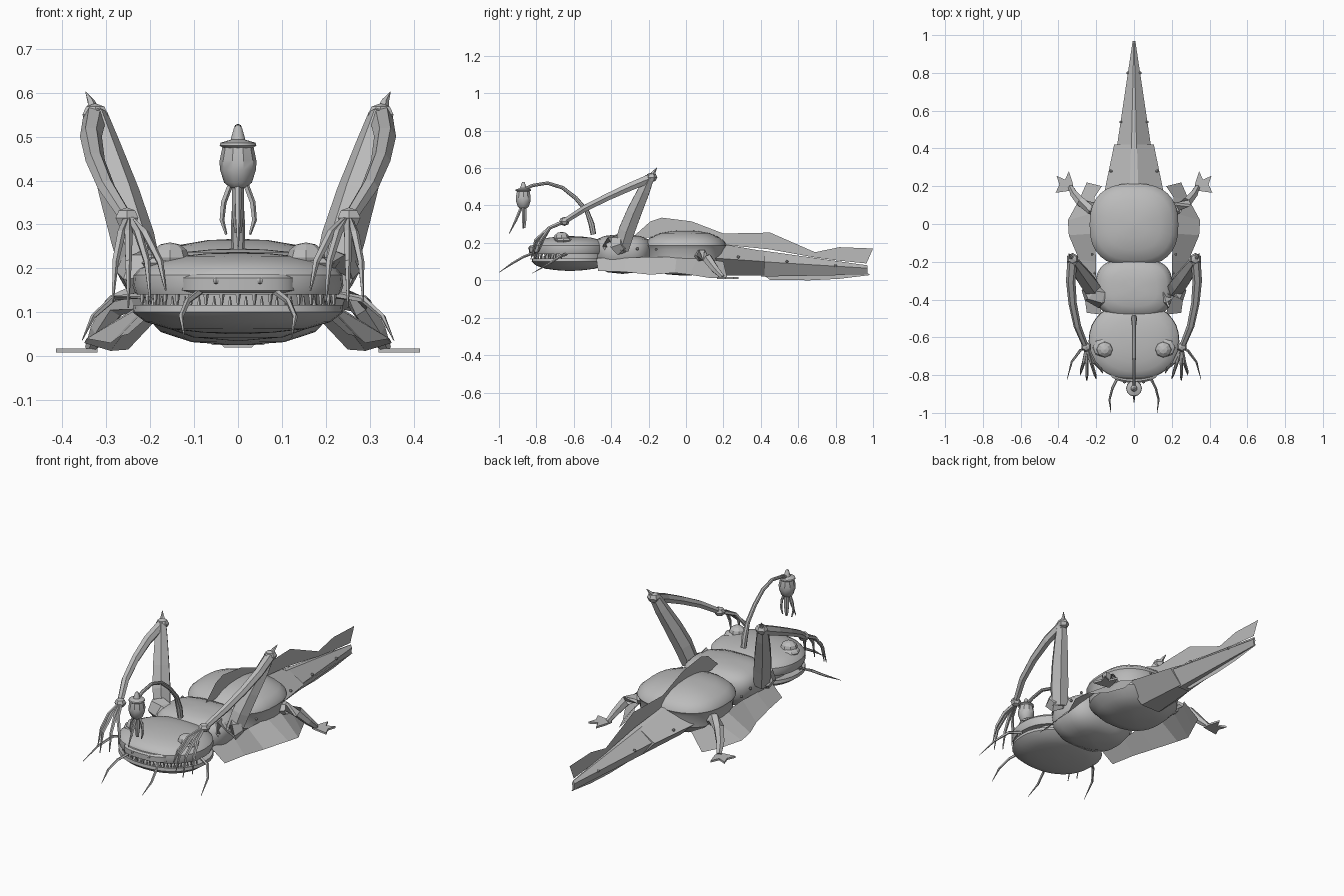
import bpy, bmesh, math
from mathutils import Vector

grey = bpy.data.materials.new("stone_grey")
grey.diffuse_color = (0.5, 0.5, 0.5, 1)


def finish(name, bm, smooth=None, closed=True):
    if closed:
        bmesh.ops.recalc_face_normals(bm, faces=bm.faces)
    me = bpy.data.meshes.new(name)
    bm.to_mesh(me)
    bm.free()
    me.materials.append(grey)
    if smooth:
        me.shade_smooth()
        me.set_sharp_from_angle(angle=math.radians(smooth))
    ob = bpy.data.objects.new(name, me)
    bpy.context.collection.objects.link(ob)
    return ob


def loft(name, rings, smooth=None):
    """Skin a list of closed rings and cap both ends."""
    bm = bmesh.new()
    vs = [[bm.verts.new(p) for p in r] for r in rings]
    n = len(rings[0])
    for a, b in zip(vs, vs[1:]):
        for i in range(n):
            j = (i + 1) % n
            bm.faces.new((a[i], a[j], b[j], b[i]))
    bm.faces.new(vs[0])
    bm.faces.new(vs[-1])
    return finish(name, bm, smooth)


def shell(name, center, rx, ry, profile, power=2.0, sides=32, smooth=35):
    """Stack of rounded outlines; profile is (scale, z)."""
    def rnd(v):
        return math.copysign(abs(v) ** (2 / power), v)
    ang = [2 * math.pi * i / sides for i in range(sides)]
    return loft(name, [[(center[0] + rx * k * rnd(math.cos(a)),
                         center[1] + ry * k * rnd(math.sin(a)), z) for a in ang]
                       for k, z in profile], smooth)


def tube(name, pts, radii, sides=6, smooth=None, flat=1.0):
    """Tapered limb along a polyline; flat squashes the second axis."""
    pts = [Vector(p) for p in pts]
    rings = []
    for i, (p, r) in enumerate(zip(pts, radii)):
        t = (pts[min(i + 1, len(pts) - 1)] - pts[max(i - 1, 0)]).normalized()
        ref = Vector((1, 0, 0)) if abs(t.x) < 0.85 else Vector((0, 1, 0))
        u = (ref - t * ref.dot(t)).normalized()
        v = t.cross(u) * flat
        rings.append([p + r * (math.cos(a) * u + math.sin(a) * v)
                      for a in (2 * math.pi * k / sides for k in range(sides))])
    return loft(name, rings, smooth)


def sheet(name, inner, outer):
    """Thin fin as a strip between two edges."""
    bm = bmesh.new()
    a = [bm.verts.new(p) for p in inner]
    b = [bm.verts.new(p) for p in outer]
    for i in range(len(a) - 1):
        bm.faces.new((a[i], a[i + 1], b[i + 1], b[i]))
    return finish(name, bm, closed=False)


def ball(name, center, scale, seg=8, rings=6, smooth=None):
    bm = bmesh.new()
    bmesh.ops.create_uvsphere(bm, u_segments=seg, v_segments=rings, radius=1)
    for v in bm.verts:
        v.co = Vector(center) + Vector(v.co[i] * scale[i] for i in range(3))
    return finish(name, bm, smooth)


# Head: upper dome, lower jaw, mouth lining, snout plate
HEAD = (0, -0.62)
shell("head_dome", HEAD, 0.24, 0.205,
      [(0.85, 0.145), (0.97, 0.14), (1, 0.16), (0.99, 0.185), (0.93, 0.2),
       (0.78, 0.216), (0.55, 0.228), (0.3, 0.234), (0.05, 0.236)], 2.2)
shell("lower_jaw", HEAD, 0.24, 0.205,
      [(0.85, 0.11), (0.99, 0.117), (1, 0.1), (0.88, 0.078), (0.65, 0.062),
       (0.35, 0.054), (0.05, 0.05)], 2.2)
shell("mouth_lining", (0, -0.58), 0.18, 0.16, [(1, 0.1), (1, 0.16)], 2.2)
shell("snout_plate", (0, -0.76), 0.135, 0.08,
      [(0.9, 0.145), (1, 0.15), (1, 0.178), (0.9, 0.186)], 2.6, 20)

# Thorax and abdomen
shell("thorax", (0, -0.34), 0.205, 0.16,
      [(0.05, 0.035), (0.5, 0.043), (0.8, 0.065), (0.97, 0.11), (1, 0.16),
       (0.97, 0.195), (0.85, 0.22), (0.6, 0.237), (0.3, 0.243), (0.05, 0.245)], 2.8)
shell("abdomen", (0, -0.005), 0.235, 0.22,
      [(0.05, 0.025), (0.45, 0.032), (0.75, 0.055), (0.93, 0.1), (0.95, 0.165),
       (1, 0.185), (0.97, 0.203), (0.85, 0.228), (0.6, 0.252), (0.3, 0.264),
       (0.05, 0.267)], 2.5)


# Tail: two ridged tapering segments
def section(y, w, top, mid, low):
    return [(0.15 * w, y, top), (w, y, mid), (0.35 * w, y, low),
            (-0.35 * w, y, low), (-w, y, mid), (-0.15 * w, y, top)]


loft("tail_base", [section(0.13, 0.165, 0.205, 0.12, 0.025),
                   section(0.42, 0.105, 0.155, 0.1, 0.025)])
loft("tail_tip", [section(0.4, 0.092, 0.16, 0.1, 0.02),
                  section(0.97, 0.007, 0.08, 0.065, 0.03)])

# Fins on the centre line
top = [(-0.28, 0.235), (-0.19, 0.315), (-0.13, 0.335), (0.03, 0.315), (0.2, 0.25),
       (0.45, 0.255), (0.69, 0.15), (0.82, 0.177), (1.0, 0.17)]
low = [(-0.26, 0.225), (-0.19, 0.23), (-0.13, 0.24), (0.03, 0.25), (0.2, 0.19),
       (0.45, 0.165), (0.69, 0.122), (0.82, 0.105), (0.965, 0.09)]
sheet("dorsal_fin", [(0, *p) for p in low], [(0, *p) for p in top])
sheet("belly_fin", [(0, y, z) for y, z in [(0.41, 0.03), (0.66, 0.035), (0.82, 0.035), (0.97, 0.04)]],
      [(0, y, z) for y, z in [(0.45, 0.002), (0.66, 0), (0.82, 0.008), (0.985, 0.028)]])

# Lure: stalk, bulb, cap, knob and tentacles
tube("lure_stalk", [(0, -0.495, 0.245), (0, -0.505, 0.3), (0, -0.53, 0.37), (0, -0.59, 0.44),
                    (0, -0.66, 0.495), (0, -0.74, 0.52), (0, -0.82, 0.507), (0, -0.87, 0.485)],
     [0.015, 0.016, 0.012, 0.011, 0.01, 0.009, 0.009, 0.009], 8, 40)
LURE = (0, -0.87)
shell("lure_bulb", LURE, 0.042, 0.042,
      [(0.4, 0.383), (0.75, 0.395), (0.98, 0.425), (1, 0.445), (0.85, 0.475)], 2, 10)
shell("lure_cap", LURE, 0.042, 0.042,
      [(0.75, 0.472), (1, 0.48), (0.95, 0.486), (0.4, 0.493), (0.22, 0.52), (0.1, 0.526)], 2, 12)
for s in (1, -1):
    tube("lure_side_tentacle", [(s * 0.018, -0.87, 0.39), (s * 0.033, -0.87, 0.35),
                                (s * 0.037, -0.87, 0.31), (s * 0.027, -0.87, 0.277)],
         [0.007, 0.007, 0.006, 0.003], 5)
tube("lure_front_tentacle", [(0, -0.88, 0.39), (0, -0.91, 0.32), (0, -0.945, 0.25)],
     [0.009, 0.007, 0.002], 5)
tube("lure_back_tentacle", [(0, -0.865, 0.39), (0, -0.865, 0.33), (0, -0.865, 0.28)],
     [0.014, 0.014, 0.008], 6)

# Teeth along both jaws
for i in range(17):
    a = math.radians(-90 + (i - 8) * 9.5)
    x, y = 0.225 * math.cos(a), -0.62 + 0.192 * math.sin(a)
    tube("upper_tooth", [(x, y, 0.148), (x, y, 0.112)], [0.008, 0.002], 5)
    if i < 16:
        a += math.radians(4.7)
        x, y = 0.22 * math.cos(a), -0.62 + 0.188 * math.sin(a)
        tube("lower_tooth", [(x, y, 0.11), (x, y, 0.137)], [0.006, 0.0015], 5)

# Paired parts
for s in (1, -1):
    def side(pts):
        return [(s * x, y, z) for x, y, z in pts]

    ball("eye", (s * 0.155, -0.665, 0.225), (0.044, 0.042, 0.034), 8, 6)
    ball("eye_socket", (s * 0.165, -0.655, 0.212), (0.055, 0.05, 0.018), 8, 6)
    ball("nostril", (s * 0.05, -0.838, 0.172), (0.008, 0.006, 0.008), 6, 4)

    # Rivets on the flanks
    for x, y, z in [(0.207, -0.26, 0.168), (0.222, -0.16, 0.166), (0.122, 0.28, 0.125),
                    (0.07, 0.54, 0.1), (0.033, 0.8, 0.078)]:
        ball("rivet", (s * x, y, z), (0.008, 0.008, 0.008), 6, 4)

    # Drooping side fin with a jagged hem
    sheet("side_fin",
          side([(0.17, -0.48, 0.12), (0.2, -0.32, 0.12), (0.2, -0.2, 0.125),
                (0.21, -0.05, 0.125), (0.21, 0.06, 0.12), (0.21, 0.14, 0.11), (0.17, 0.2, 0.1)]),
          side([(0.25, -0.47, 0.05), (0.27, -0.33, 0.045), (0.29, -0.19, 0.03),
                (0.345, -0.06, 0.04), (0.35, 0.02, 0.03), (0.29, 0.13, 0.012), (0.25, 0.22, 0.015)]))

    # Rear leg and webbed foot
    tube("rear_leg", side([(0.17, 0.06, 0.12), (0.23, 0.085, 0.135), (0.28, 0.115, 0.115),
                           (0.315, 0.155, 0.06), (0.335, 0.195, 0.018)]),
         [0.035, 0.032, 0.028, 0.022, 0.014], 6)
    loft("rear_foot", [side([(x, y, z) for x, y in
                             [(0.32, 0.18), (0.345, 0.175), (0.415, 0.165), (0.395, 0.21),
                              (0.41, 0.255), (0.365, 0.235), (0.345, 0.28), (0.325, 0.22)]])
                       for z in (0.008, 0.018)])

    # Raised arm: shoulder, upper arm, elbow with spike, forearm, wrist
    tube("shoulder", side([(0.12, -0.39, 0.175), (0.17, -0.39, 0.18), (0.225, -0.36, 0.19),
                           (0.25, -0.33, 0.2)]), [0.03, 0.058, 0.058, 0.035], 6)
    tube("upper_arm", side([(0.215, -0.345, 0.17), (0.24, -0.315, 0.27), (0.27, -0.275, 0.37),
                            (0.305, -0.225, 0.48), (0.325, -0.195, 0.55)]),
         [0.046, 0.05, 0.046, 0.037, 0.028], 6)
    ball("elbow", (s * 0.325, -0.185, 0.55), (0.034, 0.032, 0.026), 6, 4)
    tube("elbow_spike", side([(0.33, -0.18, 0.56), (0.335, -0.17, 0.58), (0.347, -0.155, 0.602)]),
         [0.016, 0.009, 0.001], 5)
    tube("forearm", side([(0.325, -0.18, 0.55), (0.335, -0.3, 0.5), (0.325, -0.42, 0.445),
                          (0.3, -0.54, 0.385), (0.255, -0.65, 0.315)]),
         [0.027, 0.025, 0.022, 0.02, 0.016], 6)
    ball("wrist", (s * 0.253, -0.65, 0.315), (0.03, 0.028, 0.024), 6, 4)

    # Long curved fingers
    for x, y, z in [(0.165, -0.79, 0.15), (0.2, -0.82, 0.125), (0.25, -0.83, 0.11),
                    (0.285, -0.8, 0.125)]:
        m = 0.25 + (x - 0.25) * 0.45
        e = 0.25 + (x - 0.25) * 0.85
        tube("finger", side([(0.25, -0.65, 0.315), (m, -0.73, 0.28), (e, y + 0.025, 0.215), (x, y, z)]),
             [0.011, 0.01, 0.008, 0.002], 5)

    # Front and cheek whiskers
    tube("front_whisker", side([(0.085, -0.81, 0.148), (0.115, -0.87, 0.125),
                                (0.13, -0.93, 0.09), (0.122, -1.0, 0.042)]),
         [0.008, 0.007, 0.006, 0.001], 5)
    tube("cheek_whisker", side([(0.22, -0.64, 0.14), (0.285, -0.67, 0.13), (0.33, -0.73, 0.09),
                                (0.355, -0.825, 0.036)]), [0.009, 0.008, 0.006, 0.001], 5)
